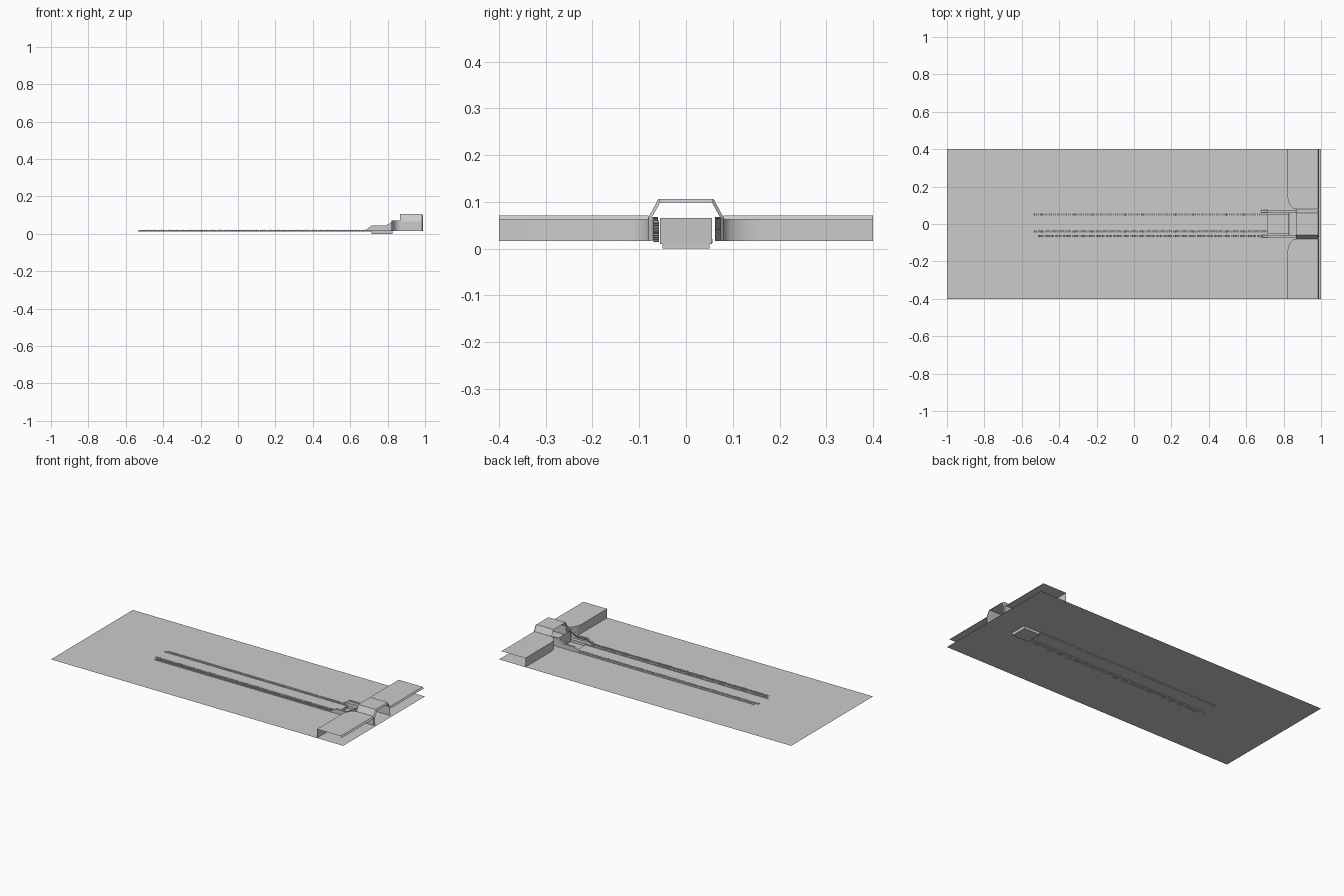
import bpy, bmesh, math
from mathutils import Vector

if "Cube" in bpy.data.objects:
    bpy.data.objects.remove(bpy.data.objects["Cube"])

FLOOR = 0.016


def make(name, verts, faces):
    mesh = bpy.data.meshes.new(name)
    mesh.from_pydata(verts, [], faces)
    mesh.update()
    ob = bpy.data.objects.new(name, mesh)
    bpy.context.collection.objects.link(ob)
    return ob


def loft(name, rows):
    """Sheet through equally long rows of points."""
    n = len(rows[0])
    verts = [p for r in rows for p in r]
    faces = [(i * n + j, i * n + j + 1, (i + 1) * n + j + 1, (i + 1) * n + j)
             for i in range(len(rows) - 1) for j in range(n - 1)]
    return make(name, verts, faces)


def bar(name, path, y, width, height):
    """Rectangular bar following an x-z path."""
    rows = []
    for x, z in path:
        a, b = y - width / 2, y + width / 2
        rows.append([(x, a, z), (x, a, z + height), (x, b, z + height), (x, b, z), (x, a, z)])
    return loft(name, rows)


def chain(name, path, y, width, radius, pitch):
    """Row of small eight-sided rollers along an x-z path."""
    bm = bmesh.new()
    carry = 0.0
    for (x0, z0), (x1, z1) in zip(path, path[1:]):
        length = math.hypot(x1 - x0, z1 - z0)
        d = carry
        while d < length:
            t = d / length
            ring = [bm.verts.new((x0 + (x1 - x0) * t + radius * math.cos(k * math.pi / 4), y - width / 2,
                                  z0 + (z1 - z0) * t + radius * math.sin(k * math.pi / 4))) for k in range(8)]
            face = bm.faces.new(ring)
            ext = bmesh.ops.extrude_face_region(bm, geom=[face])["geom"]
            bmesh.ops.translate(bm, vec=Vector((0, width, 0)),
                                verts=[g for g in ext if isinstance(g, bmesh.types.BMVert)])
            d += pitch
        carry = d - length
    bmesh.ops.recalc_face_normals(bm, faces=bm.faces)
    mesh = bpy.data.meshes.new(name)
    bm.to_mesh(mesh)
    bm.free()
    ob = bpy.data.objects.new(name, mesh)
    bpy.context.collection.objects.link(ob)


# Floor sheet with an opening for the pit
px0, px1, py = 0.715, 0.825, 0.05
xs, ys = [-1, px0, px1, 1], [-0.4, -py, py, 0.4]
grid = [(x, y, FLOOR) for x in xs for y in ys]
make("floor", grid, [(i * 4 + j, i * 4 + 4 + j, i * 4 + 5 + j, i * 4 + 1 + j)
                     for i in range(3) for j in range(3) if (i, j) != (1, 1)])

# Shallow pit and the stop plate behind it
make("pit", [(x, y, z) for z in (FLOOR, 0) for x, y in
             ((px0, -py), (px1, -py), (px1, py), (px0, py))],
     [(4, 5, 6, 7), (0, 1, 5, 4), (1, 2, 6, 5), (2, 3, 7, 6), (3, 0, 4, 7)])
make("stop_plate", [(px1, -0.056, 0.01), (px1, 0.056, 0.01),
                    (px1 + 0.004, 0.056, 0.065), (px1 + 0.004, -0.056, 0.065)], [(0, 1, 2, 3)])

# Raised ledges: front wall curving into the tunnel, flat top, folded rear lip
for s, side in ((-1, "front"), (1, "back")):
    plan = [(0.82, 0.4)] + [(0.865 - 0.045 * math.cos(t), 0.16 - 0.08 * math.sin(t))
                            for t in (k * math.pi / 16 for k in range(9))]
    rows = [[(x, s * y, FLOOR), (x, s * y, 0.071), (0.983, s * y, 0.071), (0.99, s * y, 0.062)]
            for x, y in plan]
    ledge = loft(side + "_ledge", rows)
    if s > 0:
        ledge.data.flip_normals()
    bpy.context.view_layer.objects.active = ledge
    ledge.select_set(True)
    bpy.ops.object.shade_smooth_by_angle()
    ledge.select_set(False)

# Tunnel hood with its rear lip folded inwards
outer = [(-0.08, FLOOR), (-0.08, 0.067), (-0.059, 0.106), (0.059, 0.106), (0.08, 0.067), (0.08, FLOOR)]
inner = [(-0.074, FLOOR), (-0.074, 0.065), (-0.055, 0.099), (0.055, 0.099), (0.074, 0.065), (0.074, FLOOR)]
loft("tunnel_hood", [[(0.865, y, z) for y, z in outer],
                     [(0.983, y, z) for y, z in outer],
                     [(0.99, y, z) for y, z in inner]])

# Two long tracks, sunk through the floor
straight = [(-0.53, FLOOR - 0.004), (px0, FLOOR - 0.004)]
for y, side in ((-0.041, "front"), (0.051, "back")):
    bar(side + "_track", straight, y, 0.009, 0.007)
    chain(side + "_track_rollers", [(-0.53, FLOOR), (px0, FLOOR)], y, 0.011, 0.0045, 0.01)

# Side guides: low strips which step up beside the pit
steps = [(-0.52, FLOOR), (0.68, FLOOR), (0.715, 0.041), (0.79, 0.041), (0.83, 0.064), (0.868, 0.064)]
for y, side in ((-0.066, "front"), (0.068, "back")):
    bar(side + "_guide", steps, y, 0.012, 0.003)
    edge = y + math.copysign(0.006, y)
    loft(side + "_guide_skirt", [[(x, edge, FLOOR), (x, edge, z)] for x, z in steps[1:]])

# Chain carried by the front guide
lifted = [(-0.51, 0.018), (0.68, 0.018), (0.715, 0.035), (0.79, 0.035), (0.83, 0.056), (0.868, 0.056)]
chain("guide_chain", lifted, -0.064, 0.012, 0.004, 0.01)
